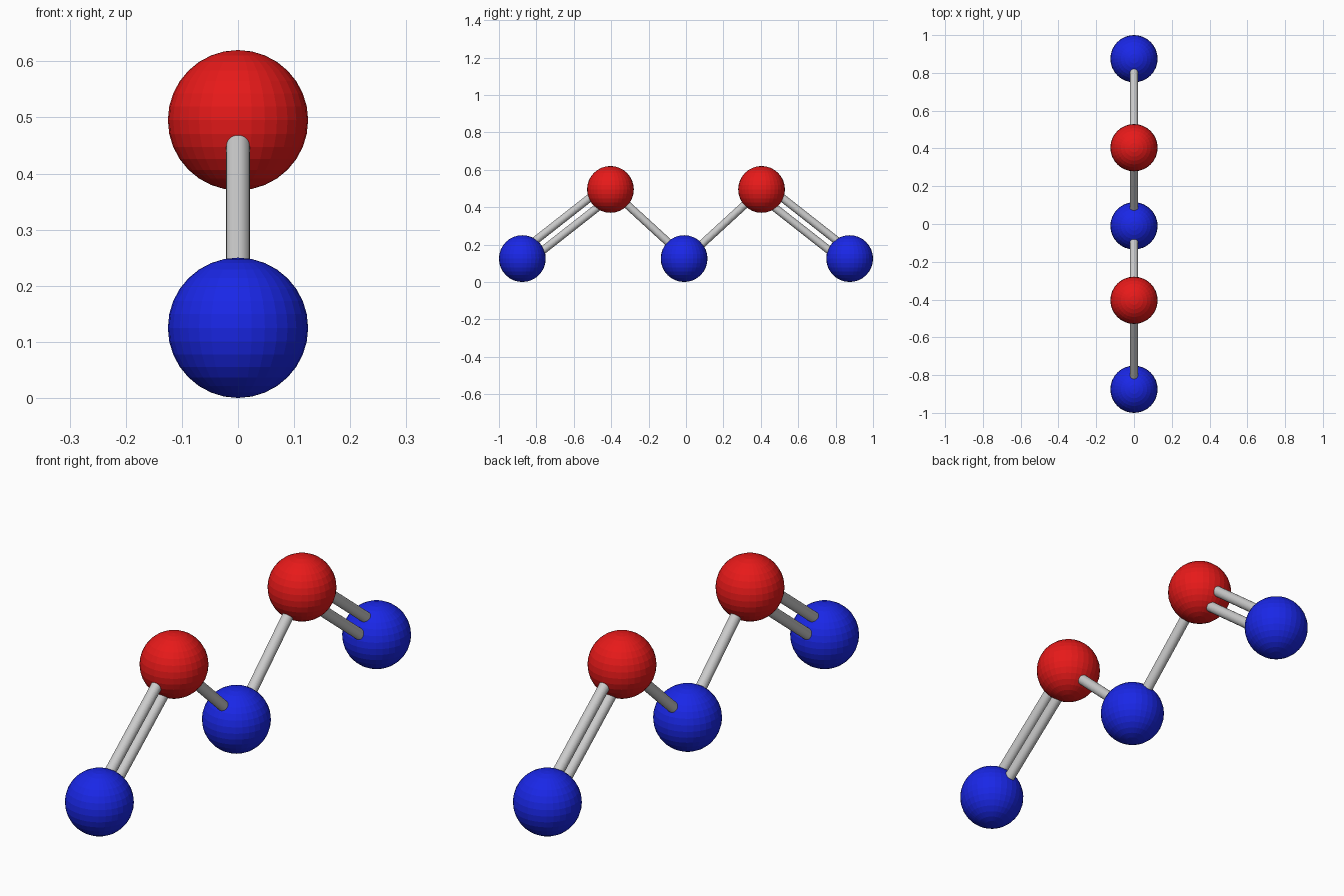
import bpy
from mathutils import Vector

if "Cube" in bpy.data.objects:
    bpy.data.objects.remove(bpy.data.objects["Cube"])

R_ATOM, R_BOND = 0.125, 0.021
Z_LOW, Z_HIGH = 0.125, 0.495
Y_INNER, Y_OUTER = 0.404, 0.875
PAIR_OFFSET = 0.033


def material(name, color):
    m = bpy.data.materials.new(name)
    m.diffuse_color = color
    m.use_nodes = True
    m.node_tree.nodes["Principled BSDF"].inputs["Base Color"].default_value = m.diffuse_color
    return m


blue = material("blue", (0.01, 0.02, 0.8, 1))
red = material("red", (0.8, 0.01, 0.01, 1))


def atom(name, y, z, mat):
    bpy.ops.mesh.primitive_uv_sphere_add(segments=32, ring_count=16, radius=R_ATOM, location=(0, y, z))
    ob = bpy.context.object
    ob.name = name
    ob.data.materials.append(mat)


def bond(name, start, end, offset=0.0):
    a, b = Vector((0, *start)), Vector((0, *end))
    d = (b - a).normalized()
    side = Vector((0, -d.z, d.y)) * offset
    bpy.ops.mesh.primitive_cylinder_add(vertices=32, radius=R_BOND, depth=(b - a).length,
                                        location=(a + b) / 2 + side)
    ob = bpy.context.object
    ob.name = name
    ob.rotation_mode = 'QUATERNION'
    ob.rotation_quaternion = d.to_track_quat('Z', 'Y')


# Centre atom, slightly off the middle
atom("centre_atom", -0.01, Z_LOW, blue)

# Each half: raised red atom, outer blue atom, single and double bonds
for label, s in (("front", -1), ("back", 1)):
    high, low = (s * Y_INNER, Z_HIGH), (s * Y_OUTER, Z_LOW)
    atom(label + "_raised_atom", *high, red)
    atom(label + "_outer_atom", *low, blue)
    bond(label + "_single_bond", (0, Z_LOW), high)
    bond(label + "_double_bond_a", high, low, PAIR_OFFSET)
    bond(label + "_double_bond_b", high, low, -PAIR_OFFSET)
